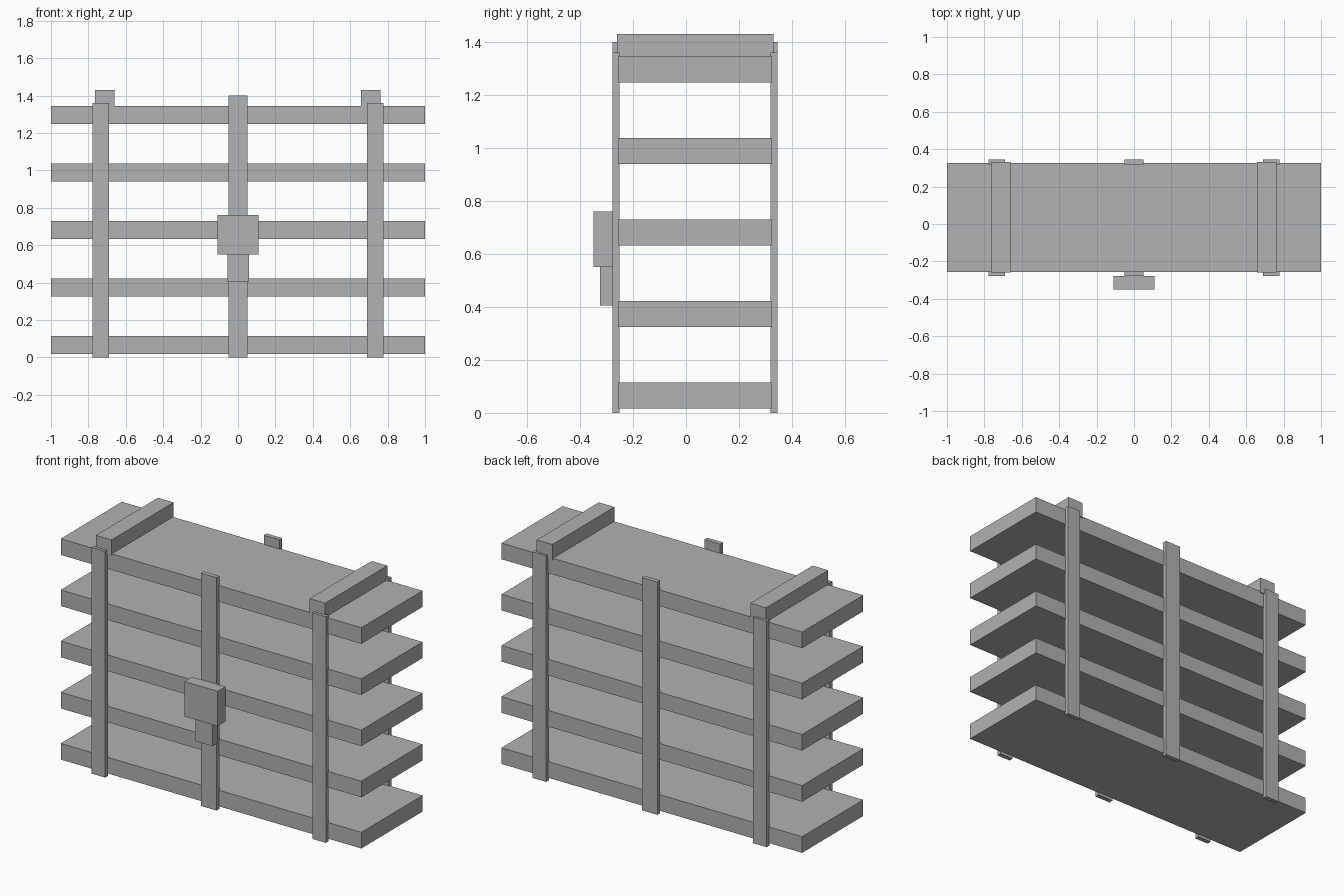
import bpy
import bmesh
from mathutils import Matrix, Vector

if "Cube" in bpy.data.objects:
    bpy.data.objects.remove(bpy.data.objects["Cube"])

grey = bpy.data.materials.new("plain_grey")
grey.diffuse_color = (0.445, 0.445, 0.445, 1)
grey.use_nodes = True
grey.node_tree.nodes["Principled BSDF"].inputs["Base Color"].default_value = grey.diffuse_color


def box(name, x, y, z):
    """Box spanning the (min, max) range on each axis."""
    size = Vector([r[1] - r[0] for r in (x, y, z)])
    mid = Vector([(r[0] + r[1]) / 2 for r in (x, y, z)])
    bm = bmesh.new()
    bmesh.ops.create_cube(bm, size=1, matrix=Matrix.Translation(mid) @ Matrix.Diagonal(size.to_4d()))
    mesh = bpy.data.meshes.new(name)
    bm.to_mesh(mesh)
    bm.free()
    mesh.materials.append(grey)
    obj = bpy.data.objects.new(name, mesh)
    bpy.context.collection.objects.link(obj)
    return obj


# Five evenly spaced shelves
for i in range(5):
    z = 0.017 + i * 0.3077
    box(f"shelf_{i + 1}", (-1, 1), (-0.256, 0.325), (z, z + 0.097))

# Front and back posts, the middle pair taller
for side, y in (("front", (-0.278, -0.251)), ("back", (0.319, 0.346))):
    for place, x, half, top in (("left", -0.734, 0.045, 1.36),
                                ("middle", 0, 0.052, 1.40),
                                ("right", 0.734, 0.045, 1.36)):
        box(f"{side}_post_{place}", (x - half, x + half), y, (0, top))

# Cross beams on the top shelf
for place, x in (("left", -0.712), ("right", 0.71)):
    box(f"top_beam_{place}", (x - 0.052, x + 0.052), (-0.26, 0.331), (1.335, 1.43))

# Latch on the middle front post
box("latch_block", (-0.11, 0.11), (-0.35, -0.277), (0.55, 0.76))
box("latch_tongue", (-0.056, 0.058), (-0.324, -0.277), (0.406, 0.56))
